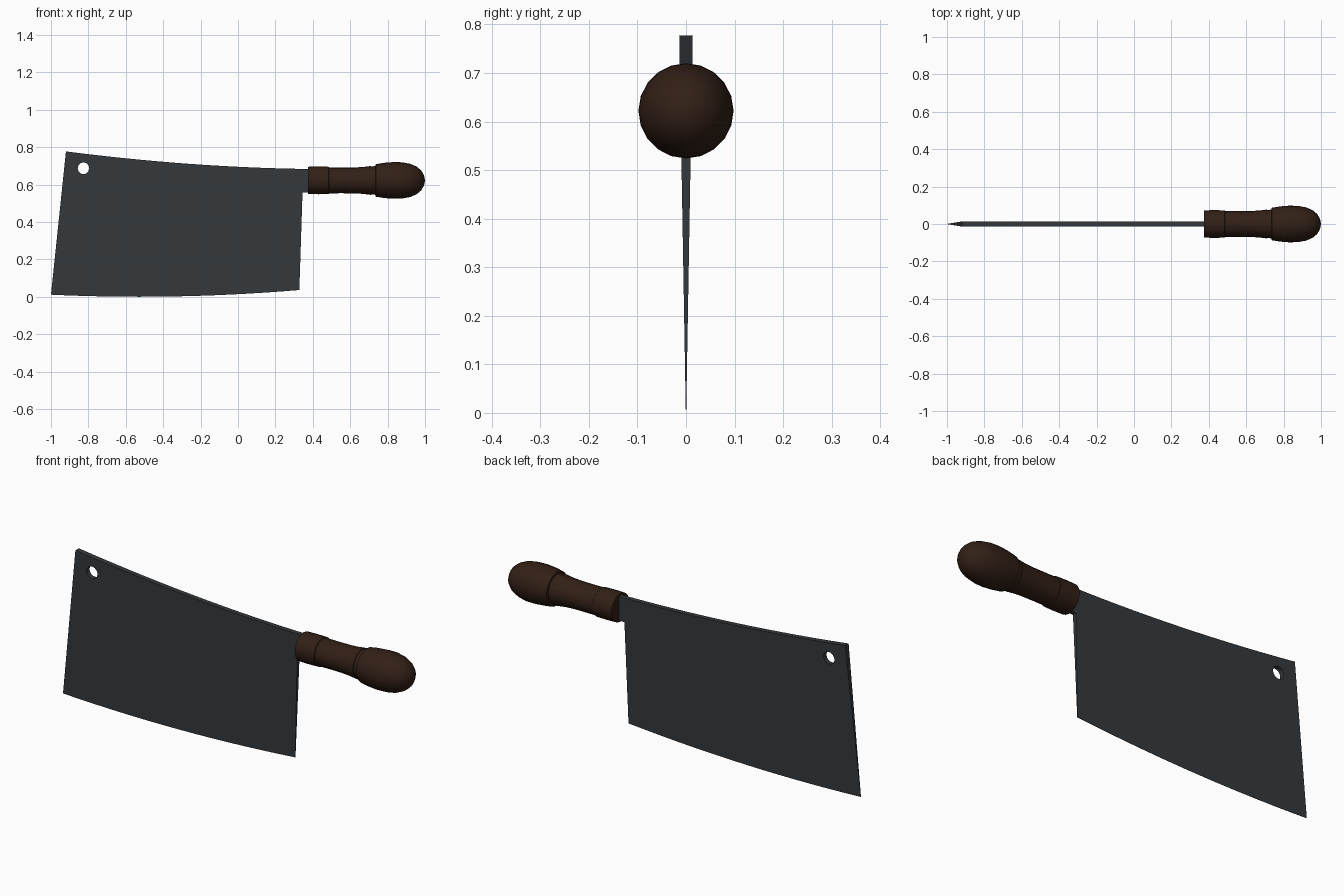
import bpy, bmesh, math

if "Cube" in bpy.data.objects:
    bpy.data.objects.remove(bpy.data.objects["Cube"])


def material(name, color):
    m = bpy.data.materials.new(name)
    m.diffuse_color = (*color, 1)
    m.use_nodes = True
    m.node_tree.nodes["Principled BSDF"].inputs["Base Color"].default_value = m.diffuse_color
    return m


def add_object(name, bm, mat):
    bmesh.ops.recalc_face_normals(bm, faces=bm.faces)
    mesh = bpy.data.meshes.new(name)
    bm.to_mesh(mesh)
    bm.free()
    mesh.materials.append(mat)
    ob = bpy.data.objects.new(name, mesh)
    bpy.context.collection.objects.link(ob)
    return ob


def quad_bezier(a, b, c, n):
    return [tuple((1 - t) ** 2 * p + 2 * t * (1 - t) * q + t * t * r
                  for p, q, r in zip(a, b, c))
            for t in (i / n for i in range(n + 1))]


steel = material("dark_steel", (0.036, 0.041, 0.046))
wood = material("dark_wood", (0.032, 0.014, 0.008))

# Blade: outline in x,z, wedge-shaped from thick spine to thin edge
spine = quad_bezier((-0.92, 0.779), (-0.25, 0.693), (0.385, 0.685), 14)
edge = quad_bezier((0.328, 0.038), (-0.34, -0.018), (-1.0, 0.013), 14)
outline = spine + [(0.385, 0.56), (0.345, 0.56)] + edge
low = min(z for x, z in outline)
outline = [(x, max(z - low, 0)) for x, z in outline]

bm = bmesh.new()
sides = [[bm.verts.new((x, s * (0.0004 + 0.0174 * z), z)) for x, z in outline]
         for s in (-1, 1)]
bm.faces.new(sides[0])
bm.faces.new(sides[1][::-1])
n = len(outline)
for i in range(n):
    j = (i + 1) % n
    bm.faces.new((sides[0][i], sides[0][j], sides[1][j], sides[1][i]))
blade = add_object("blade", bm, steel)

# Hanging hole near the front top corner
bpy.ops.mesh.primitive_cylinder_add(vertices=24, radius=0.031, depth=0.2,
                                    location=(-0.826, 0, 0.687),
                                    rotation=(math.pi / 2, 0, 0))
cutter = bpy.context.object
cutter.name = "hole_cutter"
cutter.hide_render = True
cut = blade.modifiers.new("hole", "BOOLEAN")
cut.object = cutter
cut.operation = "DIFFERENCE"
cut.solver = "EXACT"
bpy.context.view_layer.objects.active = blade
bpy.ops.object.modifier_apply(modifier="hole")
bpy.data.objects.remove(cutter)

# Handle: turned profile (x, radius) with bolster, waist and bulb
profile = [(0.375, 0.0), (0.375, 0.073), (0.43, 0.074), (0.484, 0.073),
           (0.487, 0.069), (0.55, 0.0685), (0.62, 0.069), (0.67, 0.072),
           (0.71, 0.077), (0.712, 0.074), (0.734, 0.077), (0.737, 0.087),
           (0.78, 0.094), (0.83, 0.098), (0.875, 0.097), (0.92, 0.089),
           (0.955, 0.074), (0.98, 0.053), (0.995, 0.026), (1.0, 0.0)]
bm = bmesh.new()
pts = [bm.verts.new((x, 0, 0.622 + r)) for x, r in profile]
lines = [bm.edges.new(p) for p in zip(pts, pts[1:])]
bmesh.ops.spin(bm, geom=pts + lines, cent=(0, 0, 0.622), axis=(1, 0, 0),
               angle=math.tau, steps=20, use_duplicate=False)
bmesh.ops.remove_doubles(bm, verts=bm.verts, dist=0.0005)
handle = add_object("handle", bm, wood)

for ob in (blade, handle):
    bpy.ops.object.select_all(action="DESELECT")
    ob.select_set(True)
    bpy.context.view_layer.objects.active = ob
    bpy.ops.object.shade_smooth_by_angle(angle=math.radians(30))
